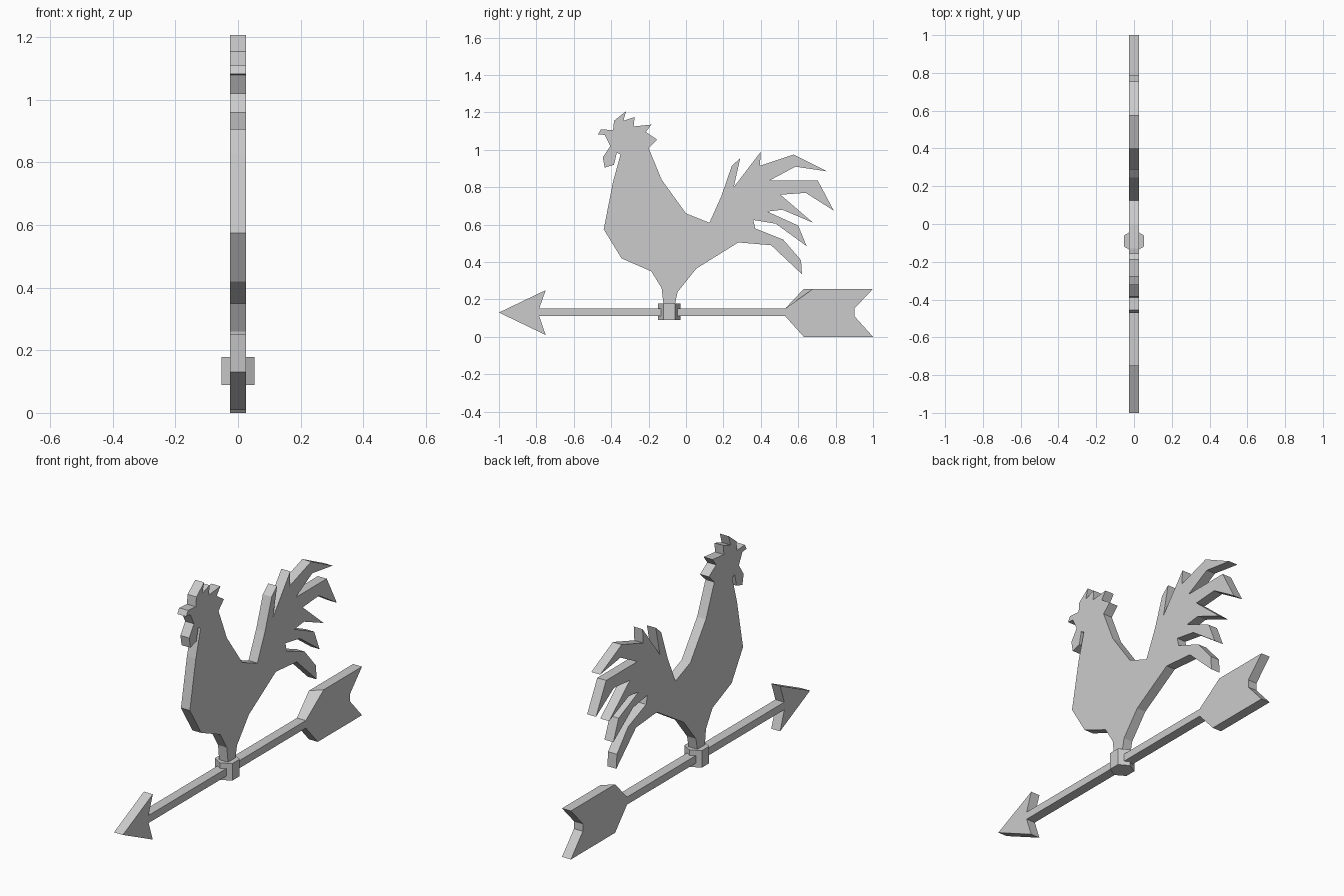
import bpy
import bmesh
import math

HALF_THICKNESS = 0.026

default_cube = bpy.data.objects.get("Cube")
if default_cube:
    bpy.data.objects.remove(default_cube, do_unlink=True)

metal = bpy.data.materials.new("plain grey metal")
metal.use_nodes = True
grey = (0.6, 0.6, 0.6, 1)
metal.diffuse_color = grey
metal.node_tree.nodes["Principled BSDF"].inputs["Base Color"].default_value = grey


def finish(bm, name):
    """Turn a bmesh into a named, flat shaded metal object."""
    bmesh.ops.recalc_face_normals(bm, faces=bm.faces[:])
    mesh = bpy.data.meshes.new(name)
    bm.to_mesh(mesh)
    bm.free()
    mesh.materials.append(metal)
    obj = bpy.data.objects.new(name, mesh)
    bpy.context.scene.collection.objects.link(obj)
    return obj


def plate(name, outline):
    """Extrude a side outline of (y, z) points through the plate thickness."""
    bm = bmesh.new()
    face = bm.faces.new([bm.verts.new((-HALF_THICKNESS, y, z)) for y, z in outline])
    extruded = bmesh.ops.extrude_face_region(bm, geom=[face])["geom"]
    moved = [v for v in extruded if isinstance(v, bmesh.types.BMVert)]
    bmesh.ops.translate(bm, verts=moved, vec=(HALF_THICKNESS * 2, 0, 0))
    return finish(bm, name)


# Rooster silhouette, section by section around the outline
chest = [(-.12, .14), (-.12, .17), (-.13, .26), (-.185, .35), (-.345, .42),
         (-.44, .575), (-.39, .83), (-.35, .975)]
wattle = [(-.37, .985), (-.385, .92), (-.435, .905), (-.445, .96), (-.405, 1.02)]
beak = [(-.435, 1.08), (-.47, 1.083), (-.455, 1.11), (-.39, 1.105)]
comb = [(-.385, 1.155), (-.32, 1.207), (-.335, 1.155), (-.275, 1.175), (-.28, 1.125),
        (-.185, 1.135), (-.215, 1.095), (-.155, 1.055), (-.2, 1.01)]
back = [(-.13, .84), (0, .66), (.125, .61)]
upper_feathers = [(.19, .755), (.245, .915), (.29, .955), (.255, .8), (.4, .99),
                  (.395, .915), (.575, .975), (.755, .885), (.585, .91), (.445, .835)]
middle_feathers = [(.705, .835), (.79, .675), (.64, .77), (.505, .76),
                   (.68, .61), (.515, .68), (.435, .67)]
lower_feathers = [(.6, .595), (.645, .485), (.48, .605), (.36, .625), (.37, .58),
                  (.52, .52), (.615, .41), (.62, .335), (.455, .49)]
belly = [(.28, .505), (.055, .365), (-.045, .24), (-.06, .17), (-.06, .14)]

plate("rooster", chest + wattle + beak + comb + back + upper_feathers
      + middle_feathers + lower_feathers + belly)

# Arrow: shaft, pointed head and notched tail vane
shaft_bottom, shaft_top = 0.111, 0.151
head_end, vane_start = -0.785, 0.53
plate("arrow_shaft", [(head_end, shaft_bottom), (vane_start, shaft_bottom),
                      (vane_start, shaft_top), (head_end, shaft_top)])
plate("arrow_head", [(-1, .13), (-.75, .25), (head_end, shaft_top),
                     (head_end, shaft_bottom), (-.75, .01)])
vane = plate("arrow_tail_vane", [
    (vane_start, shaft_top), (.63, .257), (1, .257), (.9, shaft_top),
    (.9, shaft_bottom), (1, 0), (.63, 0), (vane_start, shaft_bottom)])

# The vane's upper front corner is set further back on the left face
for vert in vane.data.vertices:
    if vert.co.x > 0 and vert.co.z > 0.2 and vert.co.y < 0.7:
        vert.co.y += 0.05

# Hexagonal collar that joins the rooster to the shaft
bm = bmesh.new()
bmesh.ops.create_cone(bm, cap_ends=True, segments=6, radius1=0.06, radius2=0.06, depth=0.09)
corner = max(bm.verts, key=lambda v: v.co.y).co
turn = math.pi / 6 if corner.y < 0.059 else 0
for v in bm.verts:
    x, y = v.co.x, v.co.y
    v.co.x = x * math.cos(turn) - y * math.sin(turn)
    v.co.y = x * math.sin(turn) + y * math.cos(turn)
bmesh.ops.translate(bm, verts=bm.verts[:], vec=(0, -0.09, 0.134))
finish(bm, "collar")
